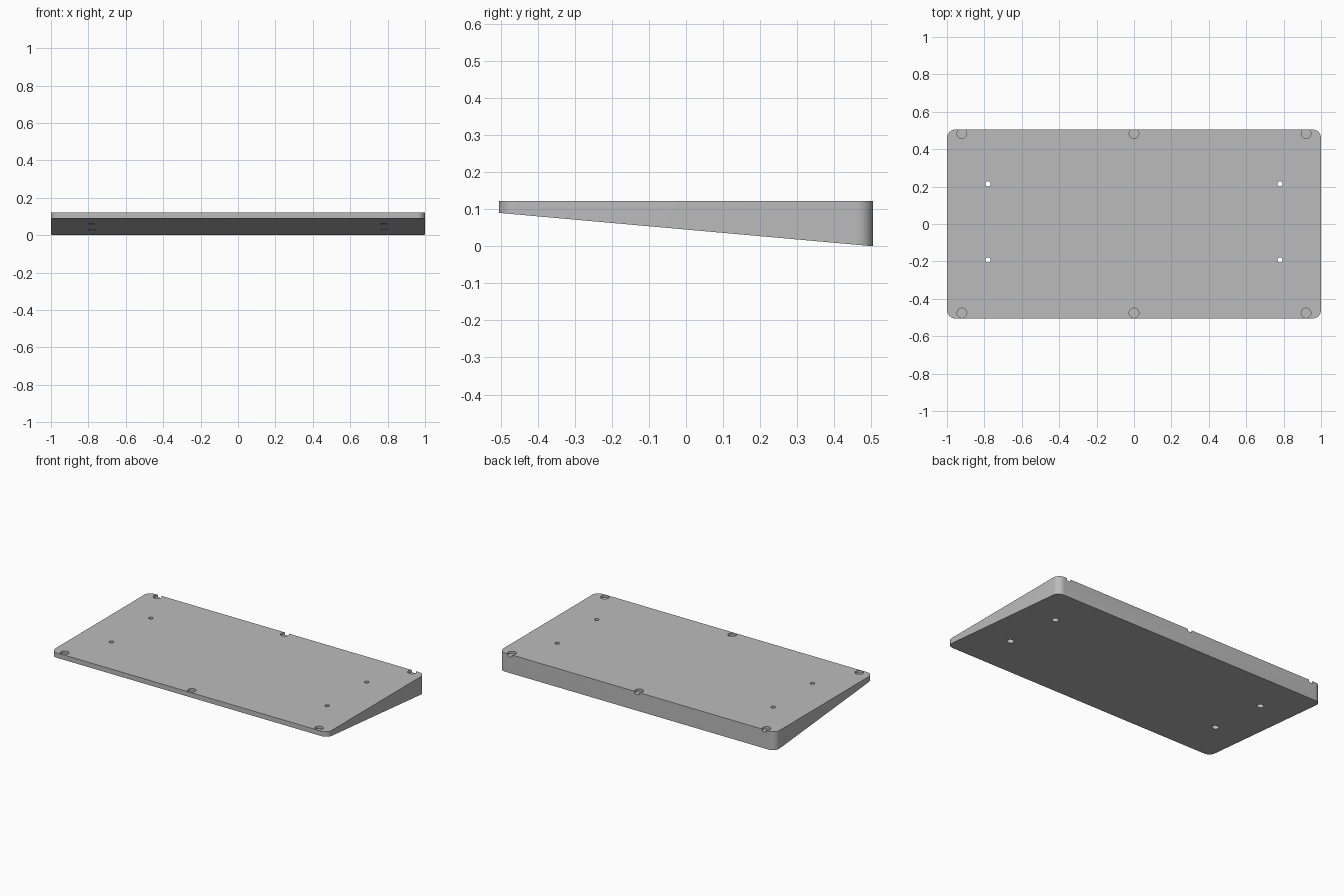
import bpy, bmesh
from math import sin, cos, pi, radians

if "Cube" in bpy.data.objects:
    bpy.data.objects.remove(bpy.data.objects["Cube"], do_unlink=True)

HALF_X, HALF_Y, TOP = 1.0, 0.505, 0.122
FRONT_LIFT = 0.09      # underside height at the front edge
CORNER = 0.045
STEPS = 10

grey = bpy.data.materials.new("light grey")
grey.use_nodes = True
colour = (0.5, 0.5, 0.5, 1)
grey.diffuse_color = colour
grey.node_tree.nodes["Principled BSDF"].inputs["Base Color"].default_value = colour


def underside(y):
    return FRONT_LIFT * (HALF_Y - y) / (2 * HALF_Y)


def wedge_plate():
    # Rounded rectangle, extruded up from a sloping underside
    outline = []
    for quarter, (sx, sy) in enumerate([(1, 1), (-1, 1), (-1, -1), (1, -1)]):
        for i in range(STEPS + 1):
            a = (quarter + i / STEPS) * pi / 2
            outline.append((sx * (HALF_X - CORNER) + CORNER * cos(a),
                            sy * (HALF_Y - CORNER) + CORNER * sin(a)))
    bm = bmesh.new()
    base = bm.faces.new([bm.verts.new((x, y, underside(y))) for x, y in outline])
    top = bmesh.ops.extrude_face_region(bm, geom=[base])["geom"]
    for v in top:
        if isinstance(v, bmesh.types.BMVert):
            v.co.z = TOP
    bmesh.ops.recalc_face_normals(bm, faces=bm.faces)
    mesh = bpy.data.meshes.new("wedge_plate")
    bm.to_mesh(mesh)
    bm.free()
    ob = bpy.data.objects.new("wedge_plate", mesh)
    bpy.context.collection.objects.link(ob)
    mesh.materials.append(grey)
    return ob


def cut(target, name, x, y, radius, low, high):
    bpy.ops.mesh.primitive_cylinder_add(vertices=32, radius=radius, depth=high - low,
                                        location=(x, y, (low + high) / 2))
    cutter = bpy.context.object
    cutter.name = name
    cutter.hide_render = True
    cutter.data.materials.append(grey)
    mod = target.modifiers.new(name, "BOOLEAN")
    mod.operation = "DIFFERENCE"
    mod.solver = "EXACT"
    mod.object = cutter
    bpy.context.view_layer.objects.active = target
    bpy.ops.object.modifier_apply(modifier=name)
    bpy.data.objects.remove(cutter, do_unlink=True)


plate = wedge_plate()

# Shallow round pockets along the front and back edges
for x in (-0.92, 0, 0.92):
    for y in (-0.476, 0.483):
        cut(plate, "pocket_cutter", x, y, 0.026, TOP - 0.015, TOP + 0.05)

# Screw holes, widened from below for the screw heads
for x in (-0.78, 0.78):
    for y in (-0.192, 0.215):
        cut(plate, "head_bore_cutter", x, y, 0.021, -0.05, 0.085)
        cut(plate, "screw_hole_cutter", x, y, 0.014, -0.05, TOP + 0.05)

# Smooth curved walls, crisp edges
bpy.ops.object.select_all(action="DESELECT")
plate.select_set(True)
bpy.context.view_layer.objects.active = plate
bpy.ops.object.shade_smooth_by_angle(angle=radians(30))
